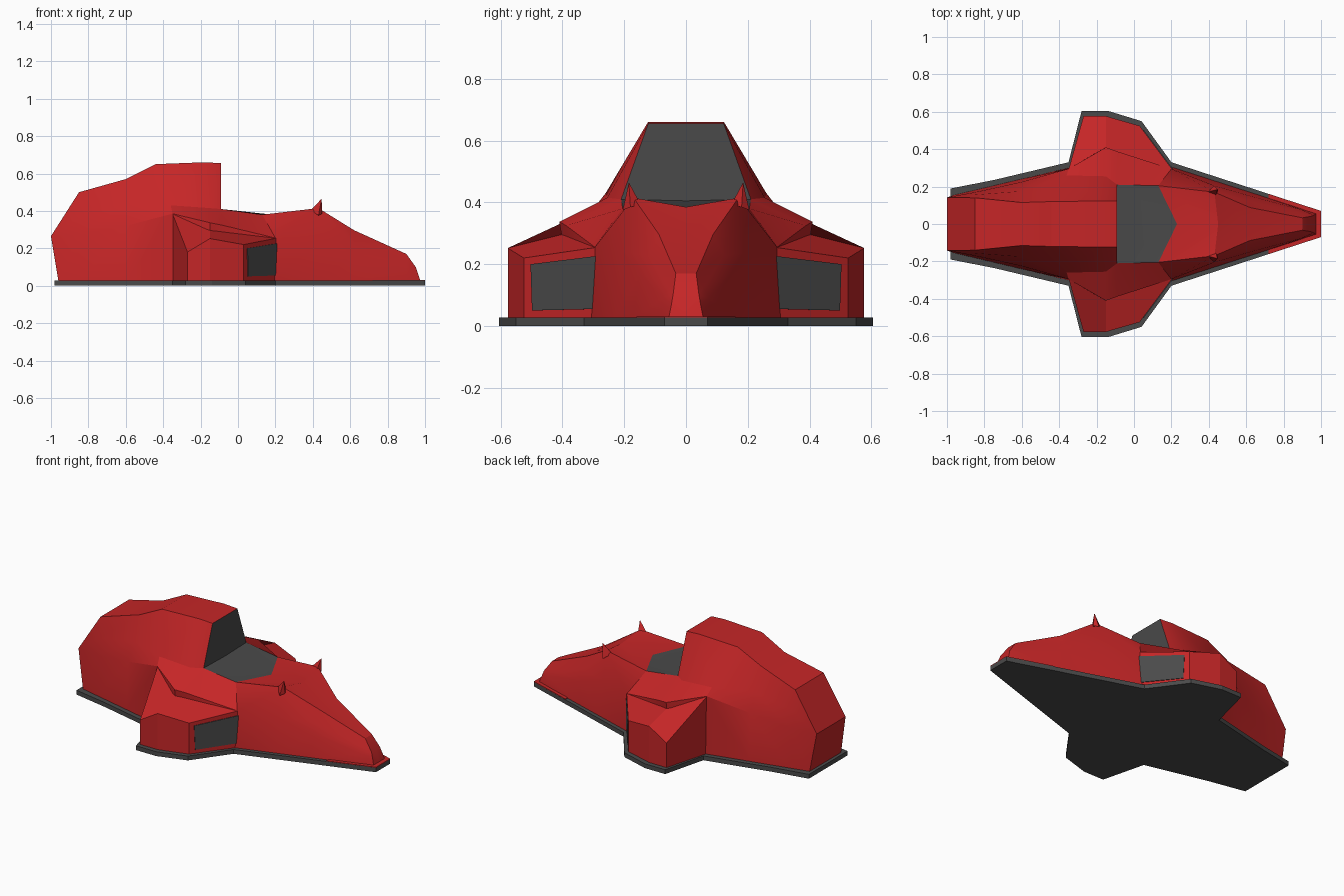
import bpy, bmesh, math

if "Cube" in bpy.data.objects:
    bpy.data.objects.remove(bpy.data.objects["Cube"])


def material(name, rgb):
    m = bpy.data.materials.new(name)
    m.diffuse_color = (*rgb, 1)
    m.use_nodes = True
    m.node_tree.nodes["Principled BSDF"].inputs["Base Color"].default_value = m.diffuse_color
    return m


RED = material("red paint", (0.56, 0.019, 0.02))
GREY = material("dark grey", (0.068, 0.068, 0.068))
Z = .025    # height where the red shell meets the plate


def finish(name, bm, mats, smooth=None):
    bmesh.ops.remove_doubles(bm, verts=bm.verts, dist=0.0005)
    bmesh.ops.recalc_face_normals(bm, faces=bm.faces)
    me = bpy.data.meshes.new(name)
    bm.to_mesh(me)
    bm.free()
    for m in mats:
        me.materials.append(m)
    if smooth:
        me.shade_smooth()
        me.set_sharp_from_angle(angle=math.radians(smooth))
    ob = bpy.data.objects.new(name, me)
    bpy.context.collection.objects.link(ob)


def face(bm, pts, side=1, mat=0):
    """Add a face on one side, skipping repeated corners."""
    clean = [p for i, p in enumerate(pts) if p != pts[i - 1]]
    if len(clean) > 2:
        verts = [bm.verts.new((x, y * side, z)) for x, y, z in clean]
        bm.faces.new(verts).material_index = mat


def slab(name, half, z0, z1, mat):
    """Flat plate from a half outline mirrored across y."""
    outline = half + [(x, -y) for x, y in reversed(half)]
    bm = bmesh.new()
    f = bm.faces.new([bm.verts.new((x, y, z0)) for x, y in outline])
    top = bmesh.ops.extrude_face_region(bm, geom=[f])["geom"]
    bmesh.ops.translate(bm, vec=(0, 0, z1 - z0),
                        verts=[v for v in top if isinstance(v, bmesh.types.BMVert)])
    finish(name, bm, [mat])


def lerp(a, b, t):
    return tuple(p + (q - p) * t for p, q in zip(a, b))


def ground(p):
    return (p[0], p[1], Z)


# Base plate and red lip at the nose
slab("base_plate", [(1, .07), (.2, .33), (.04, .55), (-.14, .605), (-.28, .605),
                    (-.35, .33), (-.75, .235), (-.98, .19)], 0, .027, GREY)
slab("nose_lip", [(1, .07), (.72, .16)], .026, .031, RED)


# Body loft: rows run from the foot over shoulder, waist and top to the centre
def foot_width(x):
    rail = [(-.96, .155), (-.35, .3), (-.15, .36), (.2, .305), (.975, .056)]
    for (x0, y0), (x1, y1) in zip(rail, rail[1:]):
        if x <= x1:
            return y0 + (y1 - y0) * (x - x0) / (x1 - x0)


def row(shoulder, top, waist=None, centre=None, foot_x=None):
    x = shoulder[0] if foot_x is None else foot_x
    waist = waist or (top if shoulder == top else lerp(shoulder, top, .45))
    return [(x, foot_width(x), Z), shoulder, waist, top, centre or (top[0], 0, top[2])]


rear = (-1, .142, .265)
hip = (-.09, .388, .325)
sill, rim, brow = (-.09, .21, .41), (.13, .205, .38), (.43, .17, .415)
tail_rows = [
    row(rear, rear, foot_x=-.96),
    row((-.85, .17, .27), (-.85, .14, .5)),
    row((-.6, .225, .32), (-.6, .115, .57)),
    row((-.35, .295, .385), (-.44, .12, .65), waist=(-.36, .26, .43)),
    row((-.15, .41, .337), (-.18, .123, .66), waist=(-.15, .255, .415)),
    row(hip, (-.09, .122, .655), waist=sill),
]
nose_rows = [
    row(hip, sill, waist=sill, centre=(-.09, 0, .405)),
    row((.2, .295, .255), rim, waist=rim, centre=(.23, 0, .375)),
    row((.43, .205, .24), brow, waist=brow, centre=(.45, 0, .385)),
    row((.62, .15, .17), (.62, .088, .297)),
    row((.9, .075, .09), (.9, .033, .17)),
    row((.96, .047, .07), (.95, .042, .1), waist=(.95, .042, .1), foot_x=.975),
]
rows = tail_rows + nose_rows
WALL, FLOOR = 5, 6      # strips that form the grey cockpit

bm = bmesh.new()
for s in (1, -1):
    for i, (a, b) in enumerate(zip(rows, rows[1:])):
        for k in range(4):
            grey = (i == WALL and k >= 2) or (i == FLOOR and k == 3)
            face(bm, [a[k], a[k + 1], b[k + 1], b[k]], s, int(grey))
    # end caps and underside, one half each
    for end in (rows[0], rows[-1]):
        face(bm, end + [(end[0][0], 0, Z)], s)
    face(bm, [r[0] for r in rows] + [(.975, 0, Z), (-.96, 0, Z)], s)
finish("body", bm, [RED, GREY], 24)

# Side pods with a grey intake panel on the front face, and small horns
inner = [(-.35, .29, .385), (-.15, .398, .297), (.21, .285, .255)]
outer = [(-.27, .577, .18), (-.15, .577, .252), (.03, .525, .22)]
edge = [inner[0]] + outer + [inner[2]]

for s, side in ((1, "left"), (-1, "right")):
    bm = bmesh.new()
    face(bm, [inner[0], outer[0], outer[1], inner[1]], s)
    face(bm, [inner[1], outer[1], outer[2], inner[2]], s)
    face(bm, inner + [ground(inner[2]), ground(inner[0])], s)
    face(bm, [ground(p) for p in edge], s)
    for a, b in zip(edge, edge[1:]):
        face(bm, [a, b, ground(b), ground(a)], s)
    finish(side + "_pod", bm, [RED])

    # intake panel: corners given as (fraction along the face, height)
    bm = bmesh.new()
    corners = [(.12, .05), (.98, .055), (.98, .226), (.1, .2)]
    back, front = [[(.03 + .18 * t + .8 * d, .525 - .24 * t + .6 * d, z)
                    for t, z in corners] for d in (-.002, .004)]
    face(bm, back, s)
    face(bm, front, s)
    for k in range(4):
        n = (k + 1) % 4
        face(bm, [back[k], back[n], front[n], front[k]], s)
    finish(side + "_intake", bm, [GREY])

    # horn beside the cockpit
    bm = bmesh.new()
    tip = (.447, .185, .465)
    foot = [(.39, .17, .405), (.435, .145, .39), (.45, .18, .385), (.43, .205, .375)]
    for k in range(4):
        face(bm, [foot[k], foot[(k + 1) % 4], tip], s)
    face(bm, foot, s)
    finish(side + "_horn", bm, [RED])
